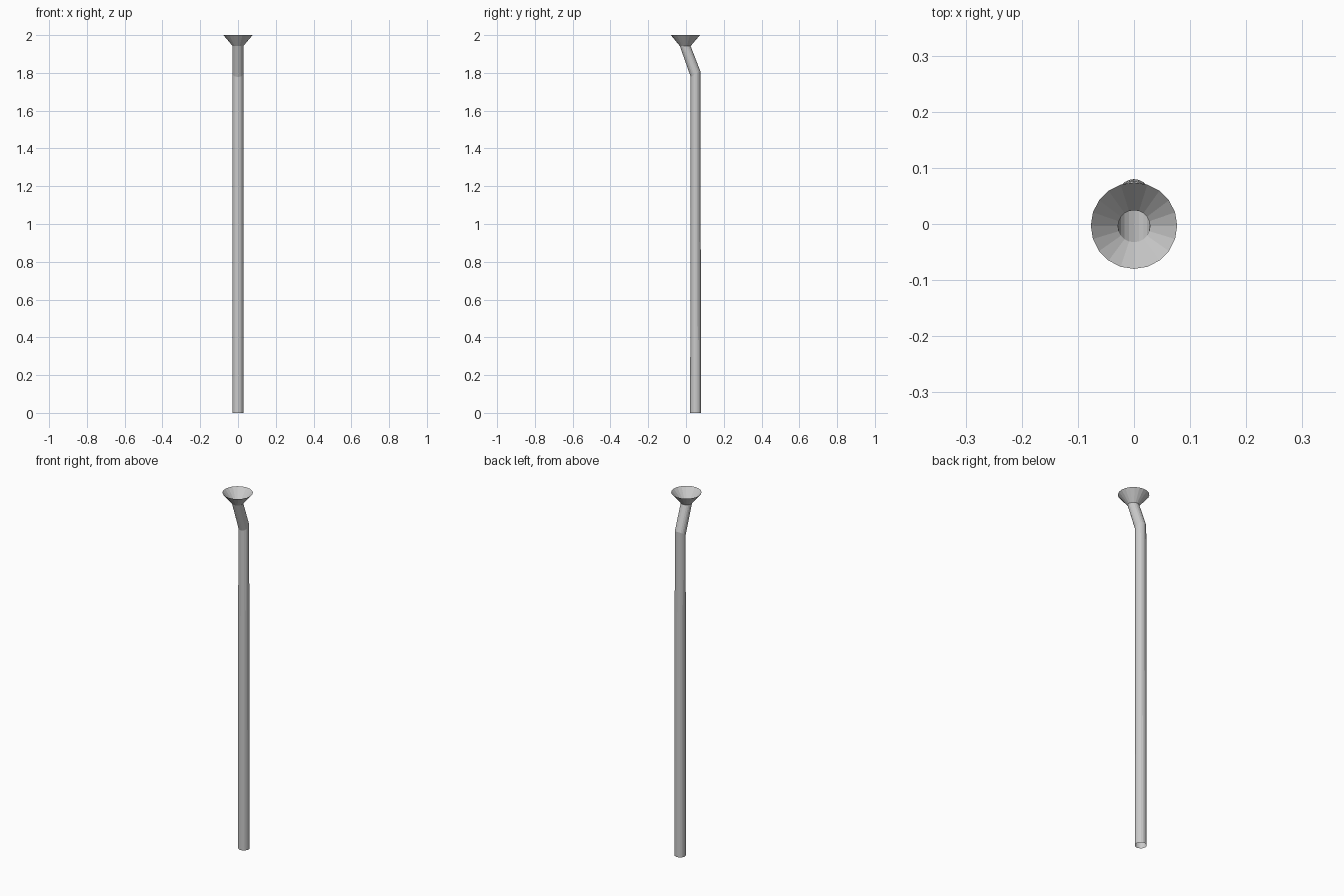
import bpy, bmesh
from math import cos, sin, pi

if "Cube" in bpy.data.objects:
    bpy.data.objects.remove(bpy.data.objects["Cube"])

SIDES = 20

# Each ring: centre y, centre z, x radius, y radius, rise towards the back
RINGS = [
    (0.051, 0.00, 0.029, 0.029, 0.0),      # open foot
    (0.0505, 1.794, 0.0285, 0.0255, 0.015),  # bend
    (-0.004, 1.942, 0.0285, 0.0285, 0.0),  # neck
    (-0.003, 2.00, 0.077, 0.077, 0.0),     # funnel rim
]


def tube(name, rings):
    bm = bmesh.new()
    loops = []
    for y, z, rx, ry, rise in rings:
        angles = [2 * pi * i / SIDES for i in range(SIDES)]
        loops.append([bm.verts.new((rx * cos(a), y + ry * sin(a), z + rise * sin(a)))
                      for a in angles])
    for low, high in zip(loops, loops[1:]):
        for i in range(SIDES):
            j = (i + 1) % SIDES
            bm.faces.new((low[i], low[j], high[j], high[i]))
    mesh = bpy.data.meshes.new(name)
    bm.to_mesh(mesh)
    bm.free()
    obj = bpy.data.objects.new(name, mesh)
    bpy.context.collection.objects.link(obj)
    return obj


# Bent drain pipe and the funnel on top of it
tube("bent_pipe", RINGS[:3])
tube("funnel", RINGS[2:])
